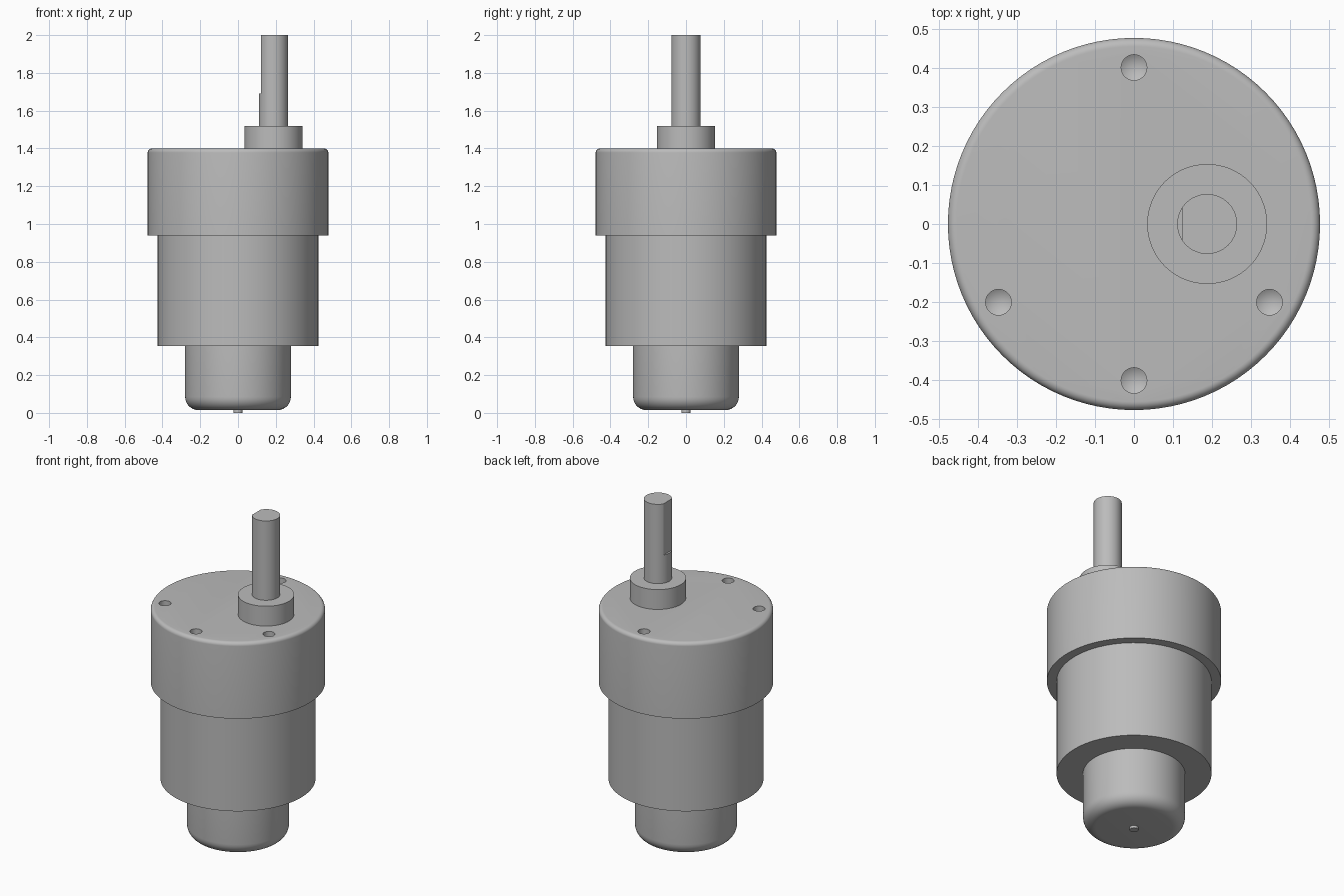
import bpy
import bmesh
from math import cos, sin, pi, radians

cube = bpy.data.objects.get("Cube")
if cube:
    bpy.data.objects.remove(cube)

metal = bpy.data.materials.new("grey metal")
metal.use_nodes = True
GREY = (0.5, 0.5, 0.5, 1)
metal.diffuse_color = GREY
metal.node_tree.nodes["Principled BSDF"].inputs["Base Color"].default_value = GREY


def lathe(name, profile, x=0, y=0, sides=96):
    """Turn a bottom-to-top (radius, z) profile around a vertical axis."""
    bm = bmesh.new()
    rings = []
    for r, z in profile:
        count = 1 if r == 0 else sides
        rings.append([bm.verts.new((x + r * cos(2 * pi * i / sides),
                                    y + r * sin(2 * pi * i / sides), z))
                      for i in range(count)])
    for low, high in zip(rings, rings[1:]):
        for i in range(sides):
            j = (i + 1) % sides
            if len(low) == 1:
                bm.faces.new((low[0], high[j], high[i]))
            elif len(high) == 1:
                bm.faces.new((low[i], low[j], high[0]))
            else:
                bm.faces.new((low[i], low[j], high[j], high[i]))
    if len(rings[0]) > 1:
        bm.faces.new(rings[0][::-1])
    if len(rings[-1]) > 1:
        bm.faces.new(rings[-1])
    bmesh.ops.recalc_face_normals(bm, faces=bm.faces)
    mesh = bpy.data.meshes.new(name)
    bm.to_mesh(mesh)
    bm.free()
    mesh.materials.append(metal)
    obj = bpy.data.objects.new(name, mesh)
    bpy.context.collection.objects.link(obj)
    return obj


def fillet(r, z, size, start, steps=8):
    """Quarter-round profile points about the arc centre (r, z)."""
    return [(r + size * cos(start + pi / 2 * i / steps),
             z + size * sin(start + pi / 2 * i / steps)) for i in range(steps + 1)]


def cut(target, cutter):
    mod = target.modifiers.new(cutter.name, 'BOOLEAN')
    mod.operation = 'DIFFERENCE'
    mod.solver = 'EXACT'
    mod.object = cutter
    bpy.context.view_layer.objects.active = target
    bpy.ops.object.modifier_apply(modifier=mod.name)
    bpy.data.objects.remove(cutter)


# Motor: rear pin, rounded rear can and main body
rear_pin = lathe("rear_pin", [(0.024, 0), (0.024, 0.03)], sides=32)
rear_can = lathe("rear_can", fillet(0.21, 0.085, 0.07, -pi / 2) + [(0.28, 0.355)])
motor_body = lathe("motor_body", [(0.425, 0.355), (0.425, 0.94)])

# Gearbox with a rounded top rim and drilled mounting holes
gearbox = lathe("gearbox", [(0.478, 0.94)] + fillet(0.456, 1.378, 0.022, 0))
for angle in (90, 210, 270, 330):
    a = radians(angle)
    cut(gearbox, lathe("drill", [(0, 1.26), (0.033, 1.28), (0.033, 1.45)],
                       0.402 * cos(a), 0.402 * sin(a), 32))

# Offset output collar and D-shaped shaft
SHAFT_X = 0.188
collar = lathe("shaft_collar", [(0.154, 1.40), (0.154, 1.52)], SHAFT_X)
shaft = lathe("output_shaft", [(0.077, 1.52), (0.077, 2.0)], SHAFT_X, sides=64)
bpy.ops.mesh.primitive_cube_add(size=1, location=(0.023, 0, 1.895))
flat_cutter = bpy.context.object
flat_cutter.name = "flat_cutter"
flat_cutter.scale = (0.2, 0.4, 0.41)
flat_cutter.hide_render = True
bpy.context.view_layer.update()
cut(shaft, flat_cutter)

# Smooth the round walls and keep the rims crisp
bpy.ops.object.select_all(action='DESELECT')
for part in (rear_pin, rear_can, motor_body, gearbox, collar, shaft):
    part.select_set(True)
bpy.context.view_layer.objects.active = gearbox
bpy.ops.object.shade_smooth_by_angle(angle=radians(30))
